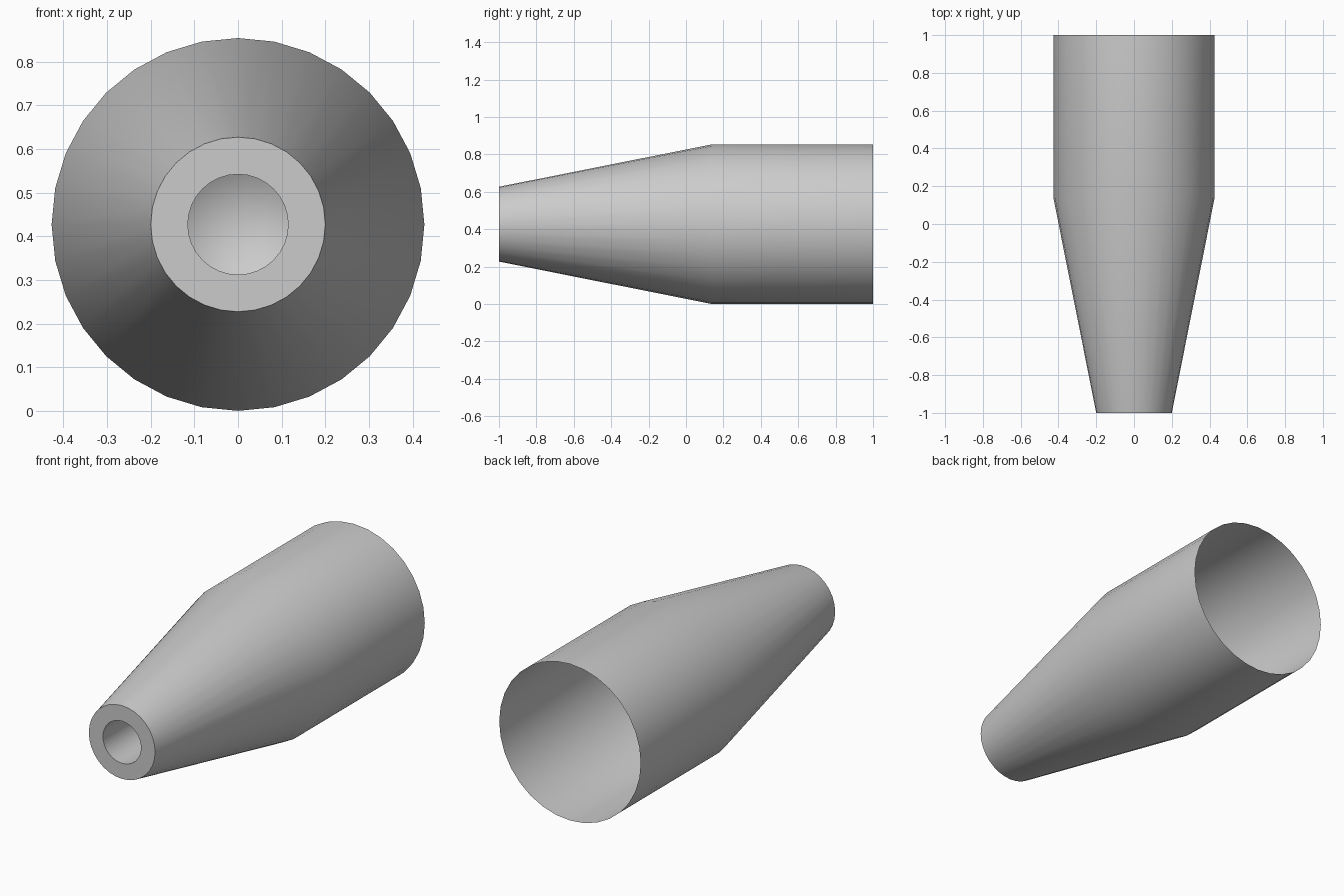
import bpy
import bmesh
import math

cube = bpy.data.objects.get("Cube")
if cube:
    bpy.data.objects.remove(cube)

RADIUS = 0.427
SIDES = 32

grey = bpy.data.materials.new("plain grey")
grey.use_nodes = True
colour = (0.6, 0.6, 0.6, 1)
grey.diffuse_color = colour
grey.node_tree.nodes["Principled BSDF"].inputs["Base Color"].default_value = colour


def lathe(name, profile):
    """Turn (radius, y) points about the long axis; radius 0 closes to a tip."""
    bm = bmesh.new()
    rings = []
    for r, y in profile:
        count = SIDES if r else 1
        rings.append([bm.verts.new((r * math.sin(math.tau * i / SIDES), y,
                                    RADIUS + r * math.cos(math.tau * i / SIDES)))
                      for i in range(count)])
    for a, b in zip(rings, rings[1:]):
        for i in range(SIDES):
            j = (i + 1) % SIDES
            if len(b) == 1:
                bm.faces.new((a[i], a[j], b[0]))
            else:
                bm.faces.new((a[i], a[j], b[j], b[i]))
    mesh = bpy.data.meshes.new(name)
    bm.to_mesh(mesh)
    bm.free()
    mesh.materials.append(grey)
    obj = bpy.data.objects.new(name, mesh)
    bpy.context.collection.objects.link(obj)
    bpy.ops.object.select_all(action="DESELECT")
    obj.select_set(True)
    bpy.context.view_layer.objects.active = obj
    bpy.ops.object.shade_smooth_by_angle(angle=math.radians(35))
    return obj


# Thin sleeve open at the back, tapered nose, flat front ring,
# then a blind bore ending in a shallow cone
lathe("tapered_sleeve", [
    (RADIUS, 1), (RADIUS, 0.14), (0.2, -1),
    (0.115, -1), (0.115, -0.6), (0, -0.535),
])
